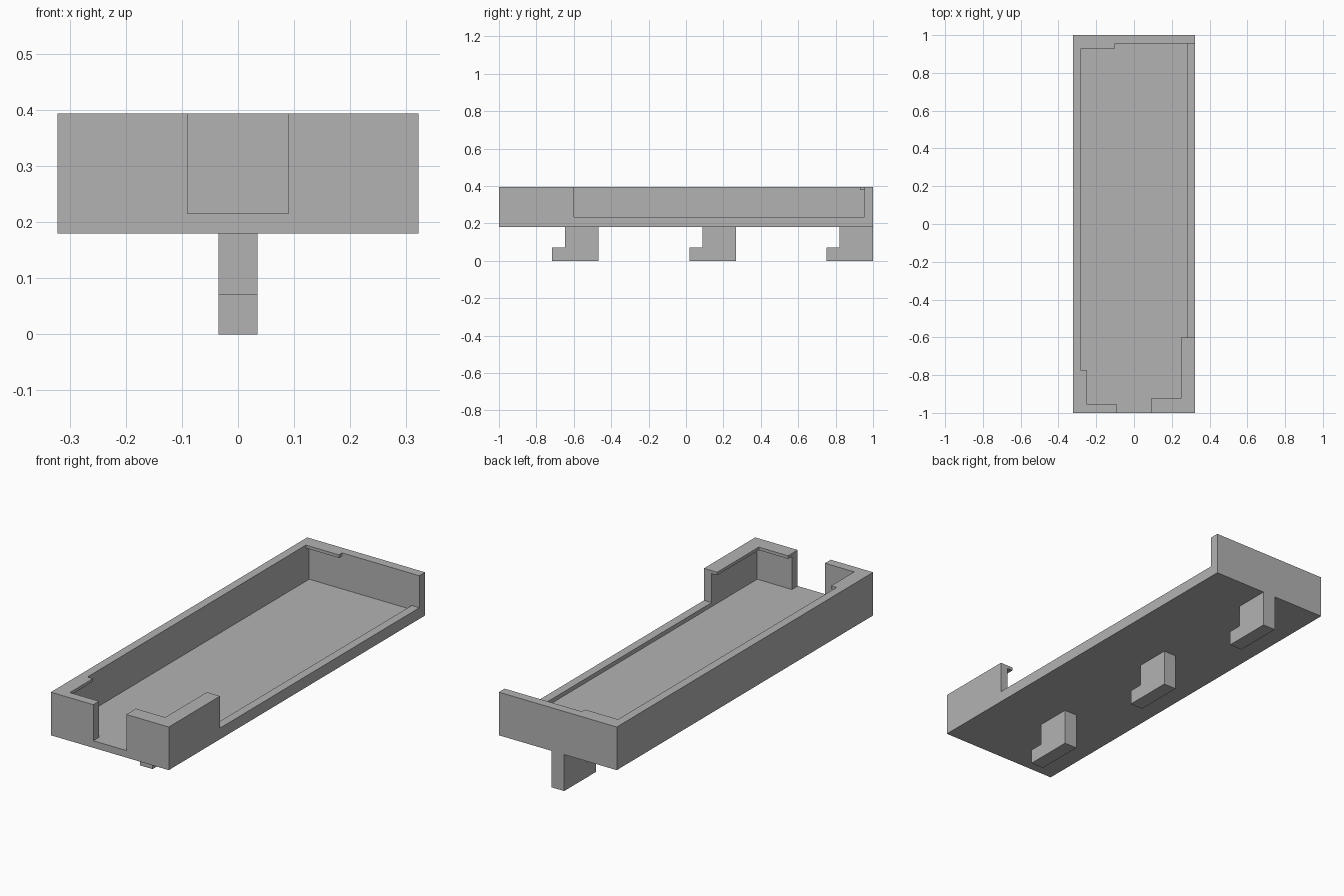
import bpy
import bmesh
from mathutils import Matrix

cube = bpy.data.objects.get("Cube")
if cube:
    bpy.data.objects.remove(cube, do_unlink=True)

# Single plain grey
grey = bpy.data.materials.new("plain grey")
grey.use_nodes = True
grey.diffuse_color = (0.45, 0.45, 0.45, 1)
grey.node_tree.nodes["Principled BSDF"].inputs["Base Color"].default_value = grey.diffuse_color


def prism(name, points, low, high, matrix=Matrix()):
    """Extrude a flat outline from low to high, then map it with matrix."""
    bm = bmesh.new()
    base = bm.faces.new([bm.verts.new((a, b, low)) for a, b in points])
    top = bmesh.ops.extrude_face_region(bm, geom=[base])
    verts = [v for v in top["geom"] if isinstance(v, bmesh.types.BMVert)]
    bmesh.ops.translate(bm, verts=verts, vec=(0, 0, high - low))
    bm.transform(matrix)
    bmesh.ops.recalc_face_normals(bm, faces=bm.faces)
    mesh = bpy.data.meshes.new(name)
    bm.to_mesh(mesh)
    bm.free()
    mesh.materials.append(grey)
    obj = bpy.data.objects.new(name, mesh)
    bpy.context.collection.objects.link(obj)
    return obj


def box(name, x0, x1, y0, y1, z0, z1):
    return prism(name, [(x0, y0), (x1, y0), (x1, y1), (x0, y1)], z0, z1)


def cut(target, cutter):
    """Subtract the cutter, bake the result and discard the cutter."""
    mod = target.modifiers.new("cut", "BOOLEAN")
    mod.operation = "DIFFERENCE"
    mod.solver = "EXACT"
    mod.object = cutter
    graph = bpy.context.evaluated_depsgraph_get()
    mesh = bpy.data.meshes.new_from_object(target.evaluated_get(graph))
    target.modifiers.clear()
    target.data = mesh
    bpy.data.objects.remove(cutter, do_unlink=True)


W, TOP, BOTTOM, FLOOR = 0.322, 0.393, 0.18, 0.215
IN, FRONT, BACK = 0.28, -0.955, 0.955

# Open tray, with an undercut below the retaining lips
tray = box("tray", -W, W, -1, 1, BOTTOM, TOP)
cut(tray, box("cavity_cutter", -IN, IN, FRONT, BACK, FLOOR, 0.378))
opening = [(-IN, 0.93), (-0.1, 0.93), (-0.1, BACK), (IN, BACK),
           (IN, -0.6), (0.25, -0.6), (0.25, -0.925), (0.09, -0.925),
           (0.09, FRONT), (-0.25, FRONT), (-0.25, -0.775), (-IN, -0.775)]
cut(tray, prism("opening_cutter", opening, 0.3, 0.5))

# Front notch and the long side opening above its sill
cut(tray, box("notch_cutter", -0.09, 0.09, -1.1, -0.9, FLOOR, 0.5))
cut(tray, box("side_cutter", 0.2, 0.4, -0.6, BACK, 0.235, 0.5))

# Three hooked feet along the centre line
side_on = Matrix(((0, 0, 1, 0), (1, 0, 0, 0), (0, 1, 0, 0), (0, 0, 0, 1)))
for name, end in (("front_hook", -0.468), ("middle_hook", 0.266), ("back_hook", 1.0)):
    outline = [(end, 0), (end, BOTTOM), (end - 0.178, BOTTOM),
               (end - 0.178, 0.072), (end - 0.248, 0.072), (end - 0.248, 0)]
    prism(name, outline, -0.035, 0.035, side_on)
